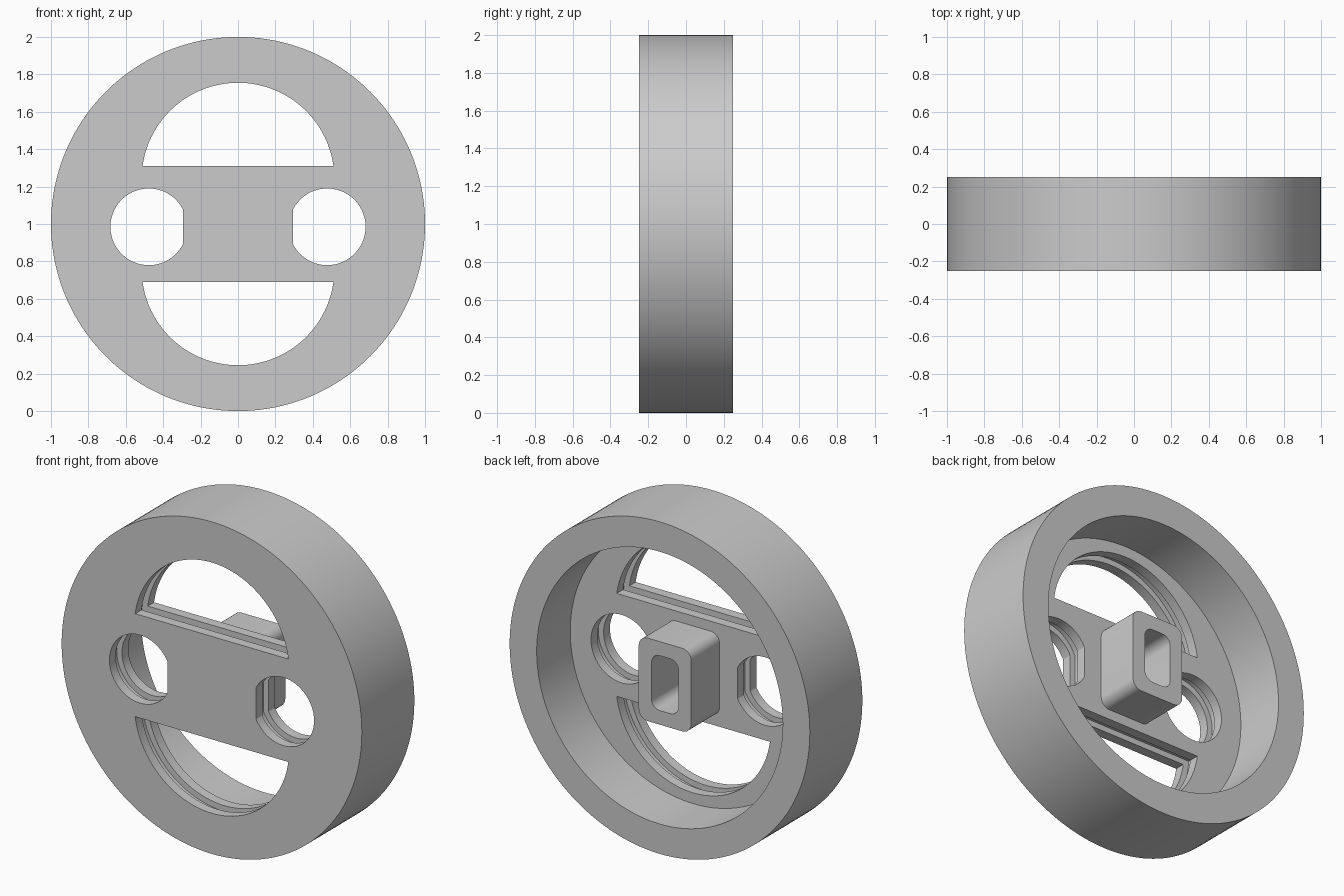
import bpy, bmesh
from math import sin, cos, pi, sqrt, asin, acos

if "Cube" in bpy.data.objects:
    bpy.data.objects.remove(bpy.data.objects["Cube"])

grey = bpy.data.materials.new("plain grey")
grey.use_nodes = True
grey.diffuse_color = (0.6, 0.6, 0.6, 1)
grey.node_tree.nodes["Principled BSDF"].inputs["Base Color"].default_value = (0.6, 0.6, 0.6, 1)

FRONT, BACK = -0.25, 0.25
FLOOR = -0.07          # rear face of the web plate
LIP = 0.06             # thickness of each lip beside the groove
GROOVE = 0.035         # groove depth


def arc(cx, cz, r, a0, a1, n):
    """Points along an arc, both ends included."""
    return [(cx + r * cos(a0 + (a1 - a0) * i / n),
             cz + r * sin(a0 + (a1 - a0) * i / n)) for i in range(n + 1)]


def circle(r, n=160):
    return arc(0, 1, r, 0, 2 * pi, n)[:-1]


def rounded_rect(w, h, r):
    pts = []
    for k, (sx, sz) in enumerate([(1, 1), (-1, 1), (-1, -1), (1, -1)]):
        pts += arc(sx * (w / 2 - r), 1 + sz * (h / 2 - r), r, k * pi / 2, (k + 1) * pi / 2, 8)
    return pts


def prism(name, pts, y0, y1):
    """Extrude an outline in the xz plane from y0 to y1."""
    bm = bmesh.new()
    face = bm.faces.new([bm.verts.new((x, y0, z)) for x, z in pts])
    ext = bmesh.ops.extrude_face_region(bm, geom=[face])["geom"]
    bmesh.ops.translate(bm, vec=(0, y1 - y0, 0),
                        verts=[g for g in ext if isinstance(g, bmesh.types.BMVert)])
    bmesh.ops.recalc_face_normals(bm, faces=bm.faces)
    mesh = bpy.data.meshes.new(name)
    bm.to_mesh(mesh)
    bm.free()
    mesh.materials.append(grey)
    obj = bpy.data.objects.new(name, mesh)
    bpy.context.collection.objects.link(obj)
    return obj


def activate(obj):
    bpy.ops.object.select_all(action='DESELECT')
    obj.select_set(True)
    bpy.context.view_layer.objects.active = obj


def cut(obj, pts, y0, y1):
    cutter = prism("cutter", pts, y0, y1)
    cutter.hide_render = True
    mod = obj.modifiers.new("cut", 'BOOLEAN')
    mod.operation, mod.solver, mod.object = 'DIFFERENCE', 'EXACT', cutter
    activate(obj)
    bpy.ops.object.modifier_apply(modifier=mod.name)
    bpy.data.objects.remove(cutter)


def segment_window(side, grow):
    """Large opening above or below the cross bar."""
    r = 0.515 + grow
    a = asin((0.07 - grow) / r)
    return [(x, 1 + side * z) for x, z in arc(0, 0.24, r, a, pi - a, 64)]


def side_window(side, grow):
    """Round opening with a flat edge towards the hub."""
    r = 0.205 + grow
    a = acos((0.182 + grow) / r)
    return [(-side * x, z) for x, z in arc(-0.477, 0.985, r, a, 2 * pi - a, 56)]


# wheel: solid disc hollowed from the rear
wheel = prism("wheel", circle(1.0), FRONT, BACK)
cut(wheel, circle(0.82), FLOOR, BACK + 0.1)

# openings, each with a groove around the middle of its wall
for window in (segment_window, side_window):
    for side in (1, -1):
        cut(wheel, window(side, 0), FRONT - 0.1, FLOOR + 0.1)
        cut(wheel, window(side, GROOVE), FRONT + LIP, FLOOR - LIP)

# hollow rectangular hub socket
hub = prism("hub_socket", rounded_rect(0.35, 0.5, 0.06), FLOOR - 0.005, 0.2)
cut(hub, rounded_rect(0.18, 0.33, 0.055), FLOOR + 0.002, 0.3)

for obj in (wheel, hub):
    activate(obj)
    bpy.ops.object.shade_smooth_by_angle(angle=pi / 6)
